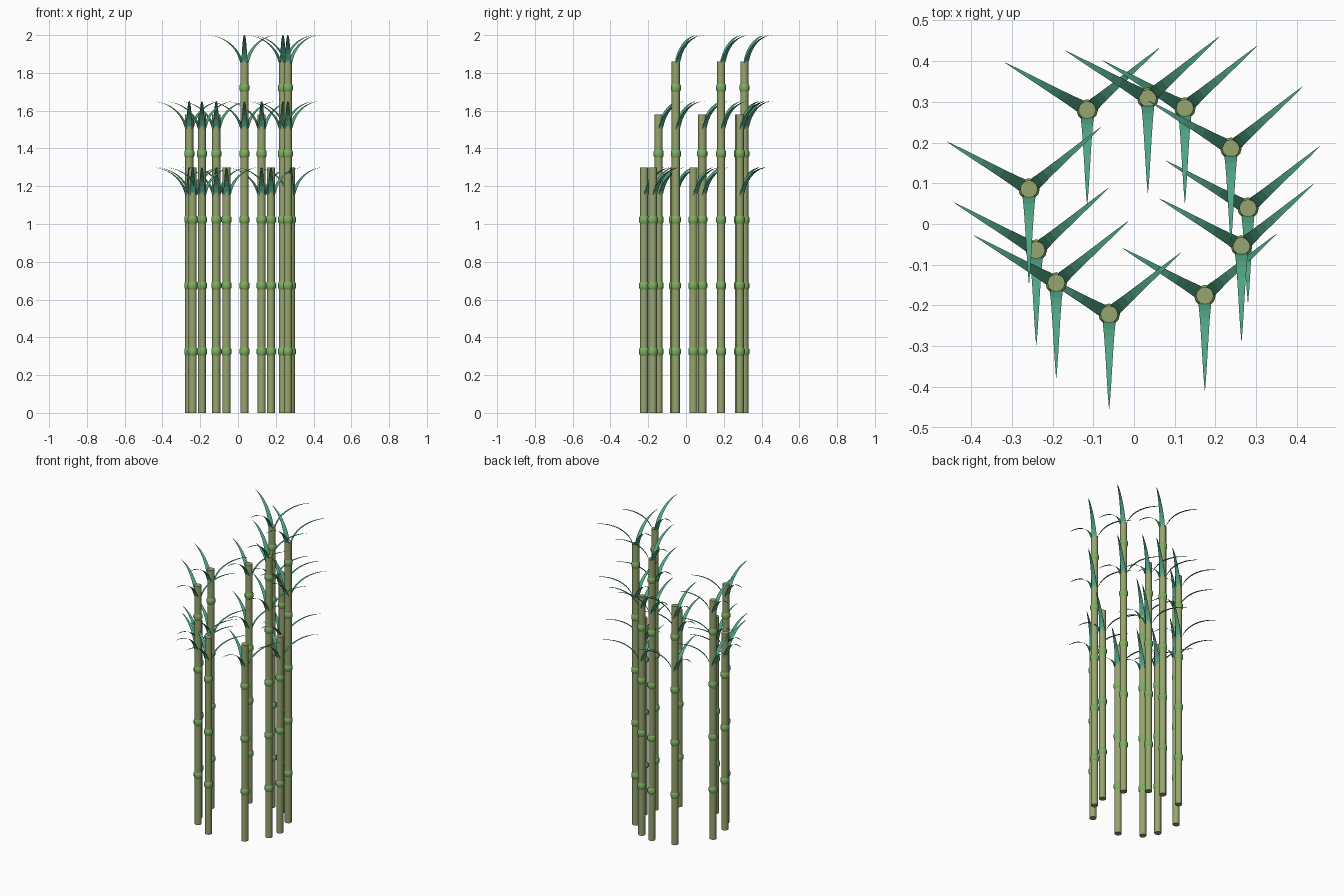
import bpy
import bmesh
from math import sin, cos, pi, radians
from mathutils import Vector

cube = bpy.data.objects.get("Cube")
if cube:
    bpy.data.objects.remove(cube, do_unlink=True)


def make_material(name, color):
    mat = bpy.data.materials.new(name)
    mat.use_nodes = True
    mat.diffuse_color = (*color, 1)
    mat.node_tree.nodes["Principled BSDF"].inputs["Base Color"].default_value = (*color, 1)
    return mat


CANE = make_material("cane olive green", (0.31, 0.38, 0.16))
JOINT = make_material("joint light green", (0.21, 0.43, 0.12))
LEAF = make_material("leaf teal green", (0.08, 0.37, 0.23))

SIDES = 12
RADIUS = 0.0215
FIRST_JOINT, SPACING = 0.325, 0.349
LEAF_ANGLES = (40.7, 150, 270)


def finish(name, bm, mat, location):
    mesh = bpy.data.meshes.new(name)
    bm.to_mesh(mesh)
    bm.free()
    mesh.materials.append(mat)
    obj = bpy.data.objects.new(name, mesh)
    obj.location = location
    bpy.context.collection.objects.link(obj)
    return obj


def lathe(name, profile, mat, location):
    """Stack rings of (radius, height) and close both ends."""
    bm = bmesh.new()
    rings = [[bm.verts.new((r * cos(2 * pi * i / SIDES), r * sin(2 * pi * i / SIDES), z))
              for i in range(SIDES)] for r, z in profile]
    for low, high in zip(rings, rings[1:]):
        for i in range(SIDES):
            j = (i + 1) % SIDES
            bm.faces.new((low[i], low[j], high[j], high[i]))
    bm.faces.new(rings[0][::-1])
    bm.faces.new(rings[-1])
    obj = finish(name, bm, mat, location)
    bpy.context.view_layer.objects.active = obj
    obj.select_set(True)
    bpy.ops.object.shade_smooth_by_angle(angle=radians(35))
    obj.select_set(False)


def leaf_whorl(name, location, steps=10):
    """Three flat blades that rise and arch outward to a point."""
    bm = bmesh.new()
    for angle in LEAF_ANGLES:
        out = Vector((cos(radians(angle)), sin(radians(angle)), 0))
        side = Vector((-out.y, out.x, 0))
        previous = None
        for k in range(steps + 1):
            t = k / steps
            a = t * pi / 2
            spine = out * (0.012 + 0.221 * (1 - cos(a))) + Vector((0, 0, 0.185 * sin(a)))
            # widens quickly from the base, then tapers to the tip
            width = 0.0165 * min(1, 0.35 + t * 3.5) * (1 - t) ** 0.8 * 1.1 + 0.0004
            row = [bm.verts.new(spine + side * s * width) for s in (1, -1)]
            if previous:
                bm.faces.new((previous[0], previous[1], row[1], row[0]))
            previous = row
    finish(name, bm, LEAF, location)


# Cane positions around the ring, with the number of joints on each
canes = [
    (-0.115, 0.28, 4), (0.034, 0.309, 5), (0.125, 0.285, 4), (0.238, 0.186, 5),
    (0.28, 0.039, 3), (0.264, -0.054, 5), (0.174, -0.176, 3), (-0.061, -0.222, 3),
    (-0.191, -0.145, 4), (-0.24, -0.064, 3), (-0.258, 0.086, 4),
]

for n, (x, y, joints) in enumerate(canes, 1):
    height = 1.3 + 0.28 * (joints - 3)
    lathe(f"cane_{n}", [(RADIUS, 0), (RADIUS, height)], CANE, (x, y, 0))
    # Swollen joints
    for j in range(joints):
        lathe(f"joint_{n}_{j + 1}",
              [(RADIUS, -0.02), (0.0265, -0.011), (0.0265, 0.011), (RADIUS, 0.02)],
              JOINT, (x, y, FIRST_JOINT + SPACING * j))
    # Leaves above the top joint, and above the one below on taller canes
    for j in range(max(3, joints - 1), joints + 1):
        leaf_whorl(f"leaves_{n}_{j}", (x, y, 1.115 + 0.35 * (j - 3)))
